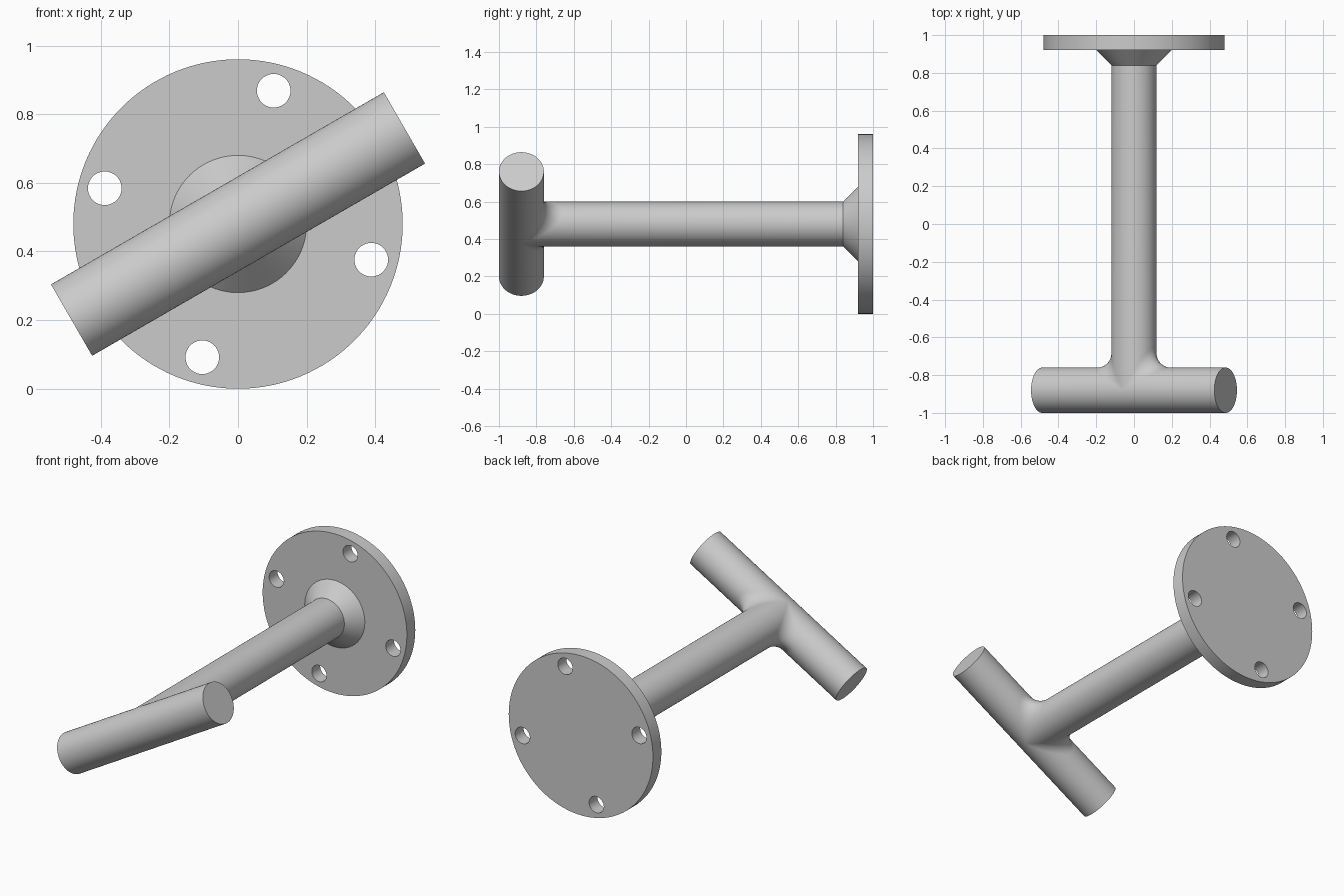
import bpy, bmesh, math
from mathutils import Matrix, Vector

cube = bpy.data.objects.get("Cube")
if cube:
    bpy.data.objects.remove(cube)

TUBE_R = 0.12      # radius of stem and crossbar
FILLET_R = 0.10    # fillet where they meet
BAR_HALF = 0.56    # half the crossbar length
BAR_Y = -0.88
FLANGE_R = 0.48
CENTRE_Z = FLANGE_R
TILT = math.radians(30)

steel = bpy.data.materials.new("plain grey steel")
steel.use_nodes = True
GREY = (0.6, 0.6, 0.6, 1)
steel.diffuse_color = GREY
steel.node_tree.nodes["Principled BSDF"].inputs["Base Color"].default_value = GREY


def finish(bm, name):
    bmesh.ops.recalc_face_normals(bm, faces=bm.faces)
    mesh = bpy.data.meshes.new(name)
    bm.to_mesh(mesh)
    bm.free()
    obj = bpy.data.objects.new(name, mesh)
    mesh.materials.append(steel)
    bpy.context.collection.objects.link(obj)
    return obj


def select_only(obj):
    bpy.ops.object.select_all(action='DESELECT')
    obj.select_set(True)
    bpy.context.view_layer.objects.active = obj


def loft(bm, rows):
    """Join neighbouring rows of points with quads."""
    rows = [[bm.verts.new(p) for p in row] for row in rows]
    for a, b in zip(rows, rows[1:]):
        for i in range(len(a) - 1):
            bm.faces.new((a[i], a[i + 1], b[i + 1], b[i]))


def side_profile(angle, side, arc_steps=10):
    """From the flared stem foot, along the stem, round the fillet, to the bar end."""
    c, s = max(math.cos(angle), 0.0), math.sin(angle)
    reach = TUBE_R + FILLET_R
    ring = Vector((c, 0, s))
    foot_r, foot_y, neck_y = 0.20, 0.92 - BAR_Y, 0.84 - BAR_Y
    pts = [ring * foot_r + Vector((0, foot_y, 0)),
           ring * TUBE_R + Vector((0, neck_y, 0))]
    # rolling-ball fillet between the two tubes
    centre = Vector((reach * c, reach * c, reach * s))
    start, end = Vector((-c, 0, -s)), Vector((0, -c, -s))
    span = start.angle(end)
    for i in range(arc_steps + 1):
        t = i / arc_steps
        if span < 1e-4:
            d = start
        else:
            d = (start * math.sin((1 - t) * span) + end * math.sin(t * span)) / math.sin(span)
        pts.append(centre + d * FILLET_R)
    pts.append(Vector((BAR_HALF, TUBE_R * c, TUBE_R * s)))
    return [Vector((p.x * side, p.y, p.z)) for p in pts]


# Stem, flared foot and crossbar as one filleted body
STEPS = 40
angles = [math.pi * (i / STEPS - 0.5) for i in range(STEPS + 1)]
bm = bmesh.new()
for side in (-1, 1):
    loft(bm, [side_profile(a, side) for a in angles])
loft(bm, [[(x, -TUBE_R * math.cos(a), TUBE_R * math.sin(a)) for x in (-BAR_HALF, 0, BAR_HALF)]
          for a in angles])
bmesh.ops.remove_doubles(bm, verts=bm.verts, dist=1e-5)
bmesh.ops.dissolve_degenerate(bm, edges=bm.edges, dist=1e-6)
# flat bar ends
for side in (-1, 1):
    rim = [e for e in bm.edges if e.is_boundary
           and all(abs(v.co.x - side * BAR_HALF) < 1e-4 for v in e.verts)]
    bmesh.ops.contextual_create(bm, geom=rim)
bmesh.ops.transform(bm, verts=bm.verts,
                    matrix=Matrix.Translation((0, BAR_Y, CENTRE_Z)) @ Matrix.Rotation(-TILT, 4, 'Y'))
handle = finish(bm, "stem_and_crossbar")


def add_disc(bm, radius, depth, x, z, sides):
    matrix = Matrix.Translation((x, 0.96, z)) @ Matrix.Rotation(math.pi / 2, 4, 'X')
    bmesh.ops.create_cone(bm, cap_ends=True, segments=sides, radius1=radius, radius2=radius,
                          depth=depth, matrix=matrix)


# Round wall flange with four bolt holes
bm = bmesh.new()
add_disc(bm, FLANGE_R, 0.08, 0, CENTRE_Z, 128)
flange = finish(bm, "wall_flange")

bm = bmesh.new()
for k in range(4):
    a = math.radians(75 + 90 * k)
    add_disc(bm, 0.049, 0.2, 0.402 * math.cos(a), CENTRE_Z + 0.402 * math.sin(a), 40)
cutter = finish(bm, "bolt_hole_cutter")
cutter.hide_render = True

holes = flange.modifiers.new("bolt holes", 'BOOLEAN')
holes.operation = 'DIFFERENCE'
holes.solver = 'EXACT'
holes.object = cutter
select_only(flange)
bpy.ops.object.modifier_apply(modifier=holes.name)
bpy.data.objects.remove(cutter)

for obj in (handle, flange):
    select_only(obj)
    bpy.ops.object.shade_smooth_by_angle(angle=math.radians(30))
